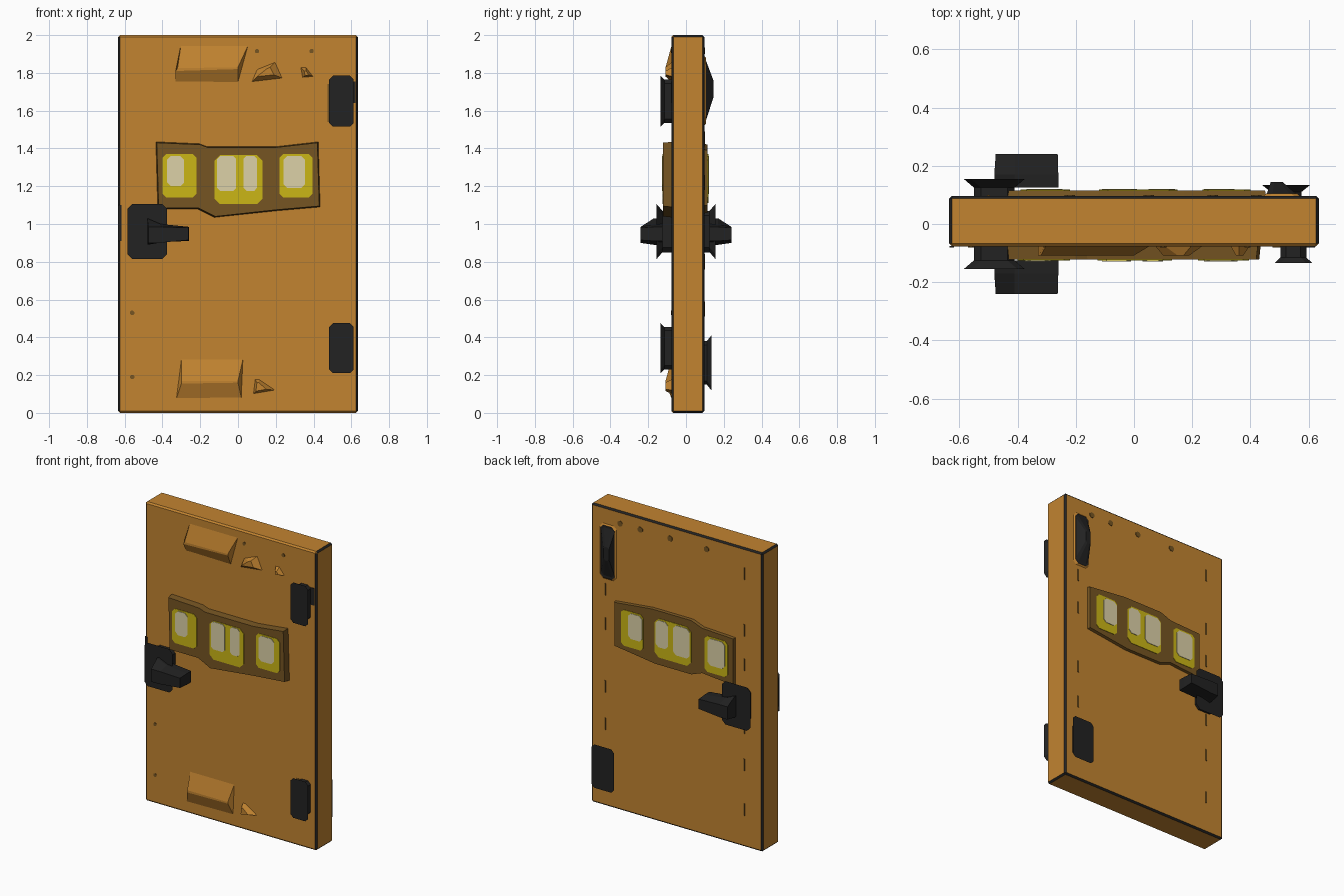
import bpy, bmesh, math
from mathutils import Vector

if "Cube" in bpy.data.objects:
    bpy.data.objects.remove(bpy.data.objects["Cube"])


def material(name, rgb):
    m = bpy.data.materials.new(name)
    m.diffuse_color = (*rgb, 1)
    m.use_nodes = True
    m.node_tree.nodes["Principled BSDF"].inputs["Base Color"].default_value = m.diffuse_color
    return m


ORANGE = material("orange wood", (0.54, 0.23, 0.03))
BROWN = material("brown frame", (0.18, 0.09, 0.016))
YELLOW = material("yellow glass", (0.60, 0.47, 0.008))
PALE = material("pale glass", (0.72, 0.64, 0.39))
BLACK = material("black iron", (0.016, 0.016, 0.016))

FRONT, BACK = -0.077, 0.097      # faces of the slab


def finish(name, bm, mats, smooth=False):
    bmesh.ops.recalc_face_normals(bm, faces=bm.faces[:])
    me = bpy.data.meshes.new(name)
    bm.to_mesh(me)
    bm.free()
    for m in mats:
        me.materials.append(m)
    ob = bpy.data.objects.new(name, me)
    bpy.context.collection.objects.link(ob)
    return ob


def loft(name, rings, mat, cap=None):
    """Solid through outlines [(y, [(x, z), ...]), ...]; the last one may have its own colour."""
    bm = bmesh.new()
    loops = [[bm.verts.new((x, y, z)) for x, z in pts] for y, pts in rings]
    n = len(loops[0])
    for a, b in zip(loops, loops[1:]):
        for i in range(n):
            j = (i + 1) % n
            bm.faces.new((a[i], a[j], b[j], b[i]))
    bm.faces.new(loops[0])
    top = bm.faces.new(loops[-1])
    if cap:
        top.material_index = 1
    return finish(name, bm, [mat] + ([cap] if cap else []))


def rect(x0, x1, z0, z1, c=0.0):
    """Rectangle outline, with cut corners when c > 0."""
    if c == 0:
        return [(x0, z0), (x1, z0), (x1, z1), (x0, z1)]
    return [(x0 + c, z0), (x1 - c, z0), (x1, z0 + c), (x1, z1 - c),
            (x1 - c, z1), (x0 + c, z1), (x0, z1 - c), (x0, z0 + c)]


def grow(pts, k):
    cx = sum(p[0] for p in pts) / len(pts)
    cz = sum(p[1] for p in pts) / len(pts)
    return [(x + math.copysign(k, x - cx), z + math.copysign(k, z - cz)) for x, z in pts]


def plate(name, y, side, pts, mat, t=0.003):
    loft(name, [(y - side * 0.001, pts), (y + side * t, pts)], mat)


# Door slab with dark chamfered edges
bm = bmesh.new()
bmesh.ops.create_cube(bm, size=1)
for v in bm.verts:
    v.co = Vector((v.co.x * 1.27, FRONT if v.co.y < 0 else BACK, v.co.z * 2 + 1))
bmesh.ops.bevel(bm, geom=bm.edges[:], offset=0.010, segments=1, affect='EDGES')
bmesh.ops.recalc_face_normals(bm, faces=bm.faces[:])
for f in bm.faces:
    n = f.normal
    slanted = max(abs(c) for c in n) < 0.95
    front_rail = n.y < -0.3 and abs(n.z) > 0.3
    f.material_index = int(slanted and not front_rail)
finish("door_slab", bm, [ORANGE, BLACK])

# Raised window panels with glass on both faces
front_frame = [(-0.42, 1.085), (-0.21, 1.085), (-0.12, 1.04), (0.20, 1.075), (0.43, 1.095),
               (0.42, 1.43), (0.20, 1.405), (-0.16, 1.405), (-0.20, 1.42), (-0.43, 1.43)]
back_frame = [(-0.43, 1.07), (-0.20, 1.09), (-0.12, 1.06), (0.15, 1.06), (0.45, 1.10),
              (0.45, 1.39), (0.17, 1.42), (-0.12, 1.42), (-0.20, 1.39), (-0.43, 1.38)]
# yellow panes, then pale highlights
front_glass = [rect(-0.40, -0.22, 1.14, 1.37, 0.02), rect(-0.125, 0.13, 1.105, 1.365, 0.03),
               rect(0.22, 0.395, 1.14, 1.37, 0.02)]
front_shine = [rect(-0.375, -0.285, 1.20, 1.36, 0.02), rect(-0.11, -0.01, 1.175, 1.36, 0.015),
               rect(0.03, 0.10, 1.175, 1.36, 0.015), rect(0.24, 0.355, 1.19, 1.36, 0.02)]
back_glass = [rect(0.235, 0.40, 1.12, 1.36, 0.02), rect(-0.12, 0.15, 1.11, 1.37, 0.03),
              rect(-0.39, -0.22, 1.11, 1.35, 0.02)]
back_shine = [rect(0.24, 0.345, 1.18, 1.35, 0.02), rect(0.05, 0.14, 1.18, 1.36, 0.02),
              rect(-0.11, 0.01, 1.16, 1.36, 0.02), rect(-0.37, -0.245, 1.16, 1.34, 0.02)]

for tag, side, base, y, frame, glass, shine in (
        ("front", -1, FRONT, -0.122, front_frame, front_glass, front_shine),
        ("back", 1, BACK, 0.115, back_frame, back_glass, back_shine)):
    loft(tag + "_window_frame", [(base - side * 0.01, grow(frame, 0.006)), (y, frame)], BROWN)
    for p in glass:
        plate(tag + "_window_glass", y, side, p, YELLOW)
    for p in shine:
        plate(tag + "_window_shine", y + side * 0.003, side, p, PALE)

    # Handle: rose plate and lever
    rose = rect(-0.55, -0.41, 0.85, 1.07, 0.025)
    loft(tag + "_handle_plate", [(base - side * 0.01, rose), (side * 0.125, rose),
                                 (side * 0.155, grow(rose, -0.035))], BLACK)
    lever = [(-0.48, 0.89), (-0.42, 0.905), (-0.26, 0.91), (-0.26, 0.985), (-0.41, 1.0), (-0.48, 1.03)]
    tip = [(-0.475, 0.90), (-0.42, 0.90), (-0.262, 0.915), (-0.262, 0.98), (-0.41, 0.985), (-0.475, 0.985)]
    loft(tag + "_handle_lever", [(side * 0.125, lever), (side * 0.17, lever), (side * 0.24, tip)], BLACK)

# Front hinges with a brown worn edge
for z0, z1 in ((1.535, 1.765), (0.23, 0.455)):
    h = rect(0.503, 0.592, z0, z1, 0.02)
    loft("front_hinge", [(FRONT + 0.01, h), (-0.115, h), (-0.134, grow(h, -0.02))], BLACK)
plate("hinge_backing", FRONT, -1, rect(0.475, 0.515, 1.54, 1.74), BROWN)
plate("hinge_backing", FRONT, -1, rect(0.488, 0.51, 0.23, 0.45), BROWN)
plate("hinge_strap", FRONT, -1, rect(0.59, 0.622, 1.64, 1.755), BLACK)

# Back hinges
h = rect(0.455, 0.56, 1.53, 1.88, 0.02)
loft("back_upper_hinge", [(BACK - 0.01, grow(h, 0.02)), (0.105, h)], ORANGE, BLACK)
loft("back_upper_hinge_leaf", [(0.10, h), (0.145, rect(0.47, 0.51, 1.67, 1.76, 0.012))], BLACK)
h = rect(0.47, 0.575, 0.15, 0.38, 0.02)
loft("back_lower_hinge", [(BACK - 0.01, h), (0.11, h), (0.134, grow(h, -0.03))], BLACK)

# Latch plate on the free edge
plate("latch_plate", FRONT, -1, rect(-0.634, -0.618, 0.91, 1.10), BLACK)

# Low moulded ridges on the front rails
ridges = [([(-0.33, 1.745), (0.0, 1.74), (0.06, 1.96), (-0.30, 1.96)],
           [(-0.33, 1.81), (0.0, 1.82), (0.0, 1.83), (-0.32, 1.825)]),
          ([(0.07, 1.75), (0.24, 1.77), (0.20, 1.86), (0.10, 1.82)],
           [(0.10, 1.78), (0.19, 1.79), (0.17, 1.83), (0.15, 1.82)]),
          ([(0.34, 1.775), (0.40, 1.78), (0.36, 1.83), (0.33, 1.83)],
           [(0.355, 1.785), (0.375, 1.79), (0.36, 1.81), (0.35, 1.81)]),
          ([(-0.33, 0.065), (0.02, 0.07), (0.03, 0.30), (-0.30, 0.30)],
           [(-0.30, 0.155), (0.0, 0.16), (0.0, 0.17), (-0.30, 0.17)]),
          ([(0.08, 0.10), (0.20, 0.12), (0.11, 0.18), (0.09, 0.18)],
           [(0.095, 0.115), (0.15, 0.125), (0.11, 0.16), (0.10, 0.16)])]
for base, top in ridges:
    loft("rail_ridge", [(FRONT + 0.005, base), (-0.108, top)], ORANGE)

# Small rivets and seam marks
r = 0.011
for x, z in ((0.39, 1.915), (0.10, 1.915), (-0.30, 1.915), (-0.56, 0.19), (-0.56, 0.53)):
    plate("front_rivet", FRONT, -1, rect(x - r, x + r, z - r, z + r, 0.006), BROWN)
for x in (0.42, 0.27, 0.05, -0.22):
    plate("back_rivet", BACK, 1, rect(x - 0.018, x + 0.018, 1.90, 1.935, 0.01), BROWN)
for x in (-0.50, 0.53):
    for z in (0.25, 0.55, 0.80, 1.22, 1.45, 1.83):
        plate("back_seam_mark", BACK, 1, rect(x - 0.005, x + 0.005, z - 0.04, z + 0.04), BROWN)
